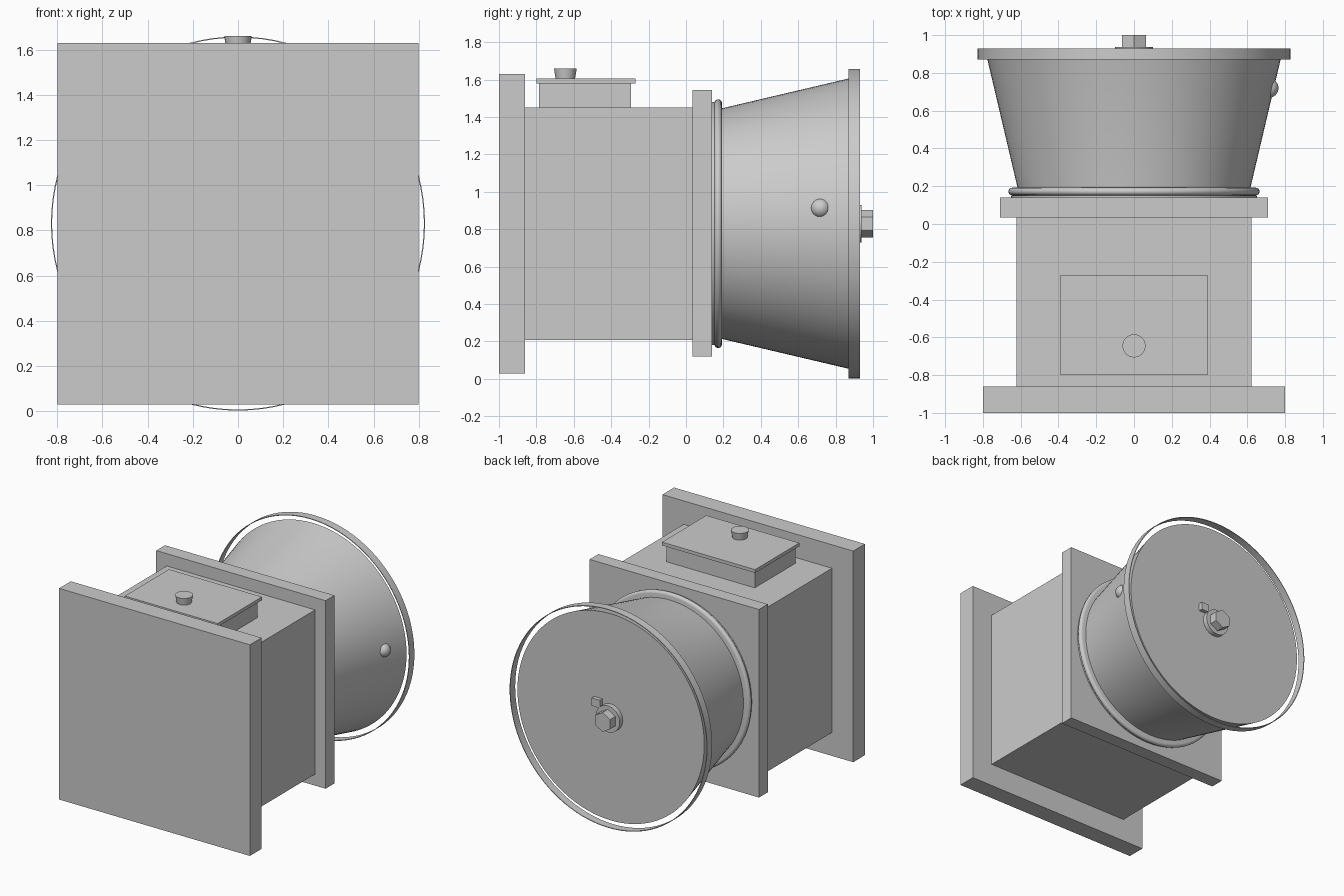
import bpy, bmesh, math
from mathutils import Matrix

cube = bpy.data.objects.get("Cube")
if cube:
    bpy.data.objects.remove(cube, do_unlink=True)

MID = 0.83  # height of the main axis

grey = bpy.data.materials.new("plain grey")
grey.use_nodes = True
grey.diffuse_color = (0.6, 0.6, 0.6, 1)
grey.node_tree.nodes["Principled BSDF"].inputs["Base Color"].default_value = (0.6, 0.6, 0.6, 1)


def finish(name, bm, smooth=False):
    bmesh.ops.recalc_face_normals(bm, faces=bm.faces)
    mesh = bpy.data.meshes.new(name)
    bm.to_mesh(mesh)
    bm.free()
    mesh.materials.append(grey)
    obj = bpy.data.objects.new(name, mesh)
    bpy.context.collection.objects.link(obj)
    if smooth:
        bpy.ops.object.select_all(action='DESELECT')
        obj.select_set(True)
        bpy.context.view_layer.objects.active = obj
        bpy.ops.object.shade_smooth_by_angle(angle=math.radians(35))
    return obj


def box(name, x, y, z):
    bm = bmesh.new()
    bmesh.ops.create_cube(bm, size=1)
    for v in bm.verts:
        v.co = [lo + (c + 0.5) * (hi - lo) for c, (lo, hi) in zip(v.co, (x, y, z))]
    return finish(name, bm)


def lathe(name, profile, sides=96, closed=False, smooth=True, turn=0.0):
    """Revolve (radius, y) points around the main axis; open profiles get end caps."""
    bm = bmesh.new()
    rings = []
    for r, y in profile:
        angles = [turn + math.tau * i / sides for i in range(sides)]
        rings.append([bm.verts.new((r * math.cos(a), y, MID + r * math.sin(a))) for a in angles])
    pairs = list(zip(rings, rings[1:]))
    if closed:
        pairs.append((rings[-1], rings[0]))
    else:
        bm.faces.new(rings[0])
        bm.faces.new(rings[-1])
    for a, b in pairs:
        for i in range(sides):
            j = (i + 1) % sides
            bm.faces.new((a[i], a[j], b[j], b[i]))
    return finish(name, bm, smooth)


# Square housing with its two plates
box("front_plate", (-0.8, 0.8), (-1, -0.86), (0.03, 1.63))
box("housing", (-0.622, 0.622), (-0.86, 0.035), (0.207, 1.452))
box("rear_plate", (-0.71, 0.71), (0.035, 0.14), (0.12, 1.545))

# Hatch on top
box("hatch_frame", (-0.37, 0.37), (-0.785, -0.295), (1.452, 1.58))
box("hatch_lid", (-0.39, 0.39), (-0.8, -0.27), (1.58, 1.605))
bm = bmesh.new()
bmesh.ops.create_cone(bm, cap_ends=True, segments=48, radius1=0.052, radius2=0.061,
                      depth=0.055, matrix=Matrix.Translation((0, -0.645, 1.6325)))
finish("hatch_knob", bm, True)

# Rounded collar between plate and drum
collar = [(0.65, 0.14), (0.65, 0.152)]
for i in range(9):
    a = math.pi * (1 - i / 8)
    collar.append((0.645 + 0.02 * math.sin(a), 0.172 + 0.02 * math.cos(a)))
lathe("collar", collar)

# Flared drum with an open hoop around its wide end
lathe("drum", [(0.612, 0.14), (0.616, 0.19), (0.783, 0.9)])
lathe("hoop", [(0.828, 0.87), (0.828, 0.93), (0.823, 0.93), (0.823, 0.87)], closed=True)

# Hub, nut and small stop block on the drum end
lathe("hub_washer", [(0.1, 0.9), (0.1, 0.937)], sides=48)
lathe("hub_nut", [(0.073, 0.937), (0.073, 1.0)], sides=6, smooth=False, turn=math.pi / 2)
box("stop_block", (0.07, 0.14), (0.9, 0.93), (MID + 0.06, MID + 0.12))

# Round button on the drum side
bm = bmesh.new()
bmesh.ops.create_uvsphere(bm, u_segments=32, v_segments=16, radius=0.052,
                          matrix=Matrix.Translation((0.713, 0.72, 0.912)))
finish("side_button", bm, True)
